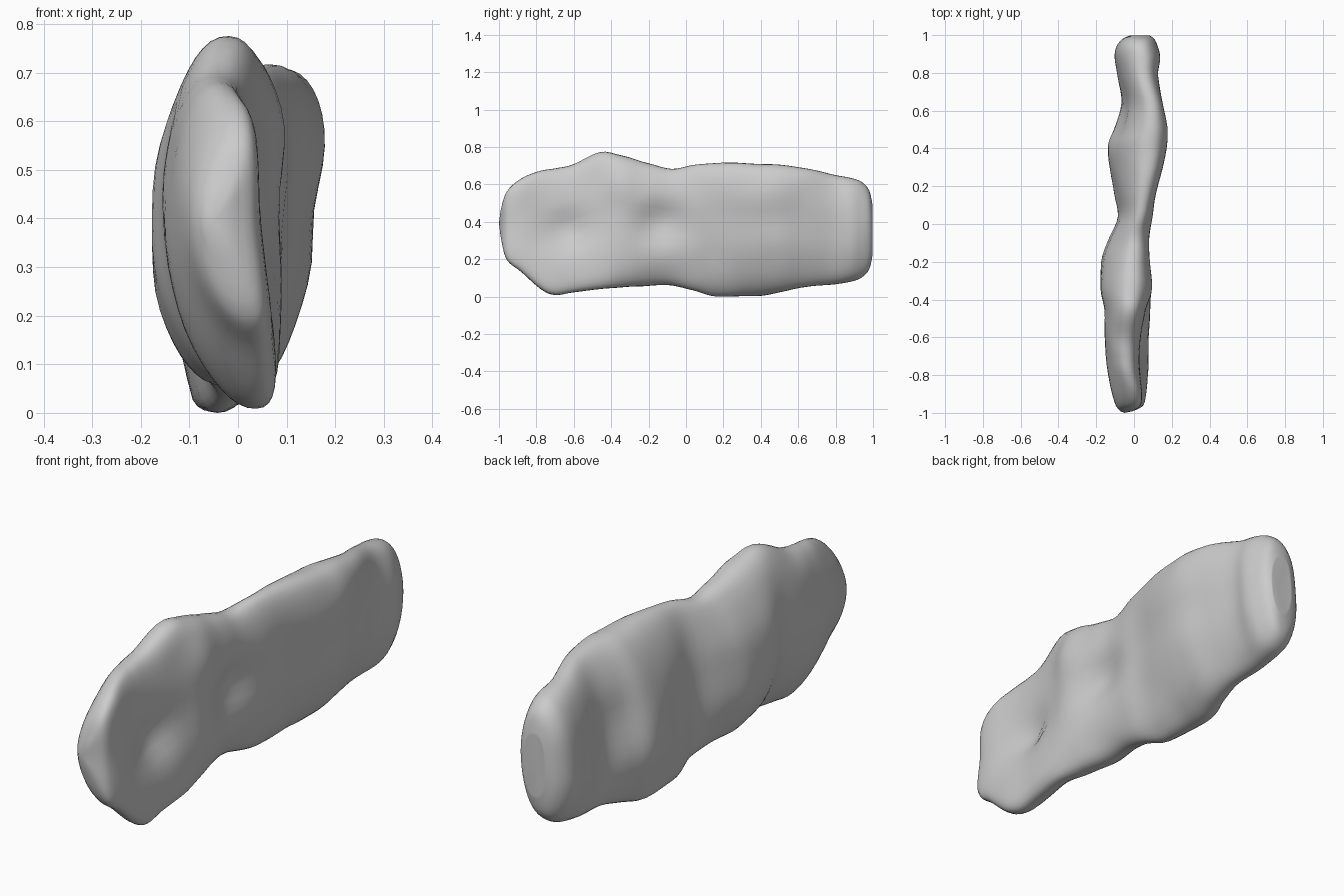
import bpy, bmesh, math
from mathutils import Vector, noise

# Slab cross-sections along its length: y, bottom z, top z, left x, right x, lean
SECTIONS = [
    (-0.992, 0.33, 0.46, -0.07, -0.01, 0.00), (-0.96, 0.20, 0.56, -0.095, 0.05, -0.03),
    (-0.88, 0.135, 0.635, -0.122, 0.068, -0.05), (-0.78, 0.045, 0.675, -0.145, 0.073, -0.08),
    (-0.70, 0.01, 0.69, -0.155, 0.076, -0.09), (-0.60, 0.025, 0.71, -0.16, 0.078, -0.08),
    (-0.46, 0.045, 0.775, -0.16, 0.083, -0.06), (-0.34, 0.053, 0.757, -0.18, 0.09, -0.02),
    (-0.20, 0.06, 0.715, -0.175, 0.09, 0.02), (-0.08, 0.065, 0.687, -0.135, 0.09, 0.03),
    (0.04, 0.035, 0.705, -0.085, 0.10, 0.05), (0.16, 0.005, 0.717, -0.105, 0.115, 0.10),
    (0.30, 0.005, 0.717, -0.135, 0.155, 0.14), (0.42, 0.01, 0.713, -0.14, 0.175, 0.14),
    (0.52, 0.03, 0.705, -0.10, 0.178, 0.12), (0.64, 0.055, 0.69, -0.07, 0.155, 0.10),
    (0.78, 0.067, 0.655, -0.086, 0.128, 0.06), (0.88, 0.082, 0.635, -0.10, 0.14, 0.04),
    (0.94, 0.105, 0.615, -0.09, 0.125, 0.03), (0.98, 0.15, 0.57, -0.06, 0.105, 0.02),
    (0.998, 0.23, 0.49, -0.02, 0.08, 0.0),
]
# Hollows and bulges in the broad faces: side, y, z, radius y, radius z, depth
DENTS = [
    (1, -0.64, 0.36, 0.12, 0.09, 0.045), (1, -0.14, 0.40, 0.14, 0.10, 0.05),
    (1, 0.42, 0.42, 0.25, 0.09, 0.015), (1, -0.36, 0.60, 0.09, 0.10, -0.02),
    (-1, 0.56, 0.42, 0.12, 0.12, 0.015), (-1, 0.36, 0.10, 0.15, 0.10, 0.025),
    (-1, -0.65, 0.50, 0.16, 0.14, 0.01), (-1, -0.25, 0.62, 0.20, 0.12, 0.015),
]
SIDES, STEPS = 48, 4


def blend(a, b, c, d, t):
    return 0.5 * (2*b + (c - a)*t + (2*a - 5*b + 4*c - d)*t*t + (3*b - a - 3*c + d)*t**3)


def smooth_sections():
    n = len(SECTIONS)
    for i in range(n - 1):
        four = [SECTIONS[min(max(i + k, 0), n - 1)] for k in (-1, 0, 1, 2)]
        for s in range(STEPS):
            yield tuple(blend(*v, s / STEPS) for v in zip(*four))
    yield SECTIONS[-1]


def ring(y, zb, zt, xl, xr, lean):
    def power(v, p):
        return math.copysign(abs(v) ** p, v)
    # the front half bows: its top and bottom edges curl towards the right
    bow = 0.055 * min(1, max(0, -y / 0.45)) * min(1, (xr - xl) / 0.2)
    raw = []
    for k in range(SIDES):
        a = math.tau * k / SIDES
        c, s = math.cos(a), math.sin(a)
        v = power(s, 0.9)
        raw.append((power(c, 0.88) * 0.5 * (xr - xl) + lean * 0.5 * v + bow * v * v, v, c))
    lo, hi = min(r[0] for r in raw), max(r[0] for r in raw)
    pts = []
    for x, v, c in raw:
        x = xl + (x - lo) / (hi - lo) * (xr - xl)
        z = (zb + zt) / 2 + v * (zt - zb) / 2
        for side, dy, dz, ry, rz, depth in DENTS:
            if side * c > 0:
                g = math.exp(-((y - dy) / ry) ** 2 - ((z - dz) / rz) ** 2)
                x -= side * depth * g * min(1, abs(c) * 2)
        # weathered unevenness
        x += 0.006 * noise.noise(Vector((x * 5, y * 6, z * 6)))
        pts.append((x, y, max(z + 0.004 * noise.noise(Vector((x * 9, y * 9, 3))), 0)))
    return pts


# Weathered stone slab
bm = bmesh.new()
rings = [[bm.verts.new(p) for p in ring(*s)] for s in smooth_sections()]
for a, b in zip(rings, rings[1:]):
    for k in range(SIDES):
        j = (k + 1) % SIDES
        bm.faces.new((a[k], a[j], b[j], b[k]))

# Pointed front tip and slightly hollow back end
for loop, tip in ((rings[0], (-0.05, -1.0, 0.395)), (rings[-1], (0.035, 0.975, 0.36))):
    v = bm.verts.new(tip)
    for k in range(SIDES):
        bm.faces.new((loop[k], loop[(k + 1) % SIDES], v))
bmesh.ops.recalc_face_normals(bm, faces=bm.faces)
for f in bm.faces:
    f.smooth = True
# settle the lowest point on the ground
bmesh.ops.translate(bm, verts=bm.verts, vec=(0, 0, -min(v.co.z for v in bm.verts)))
mesh = bpy.data.meshes.new("stone_slab")
bm.to_mesh(mesh)
bm.free()
slab = bpy.data.objects.new("stone_slab", mesh)
bpy.context.collection.objects.link(slab)
